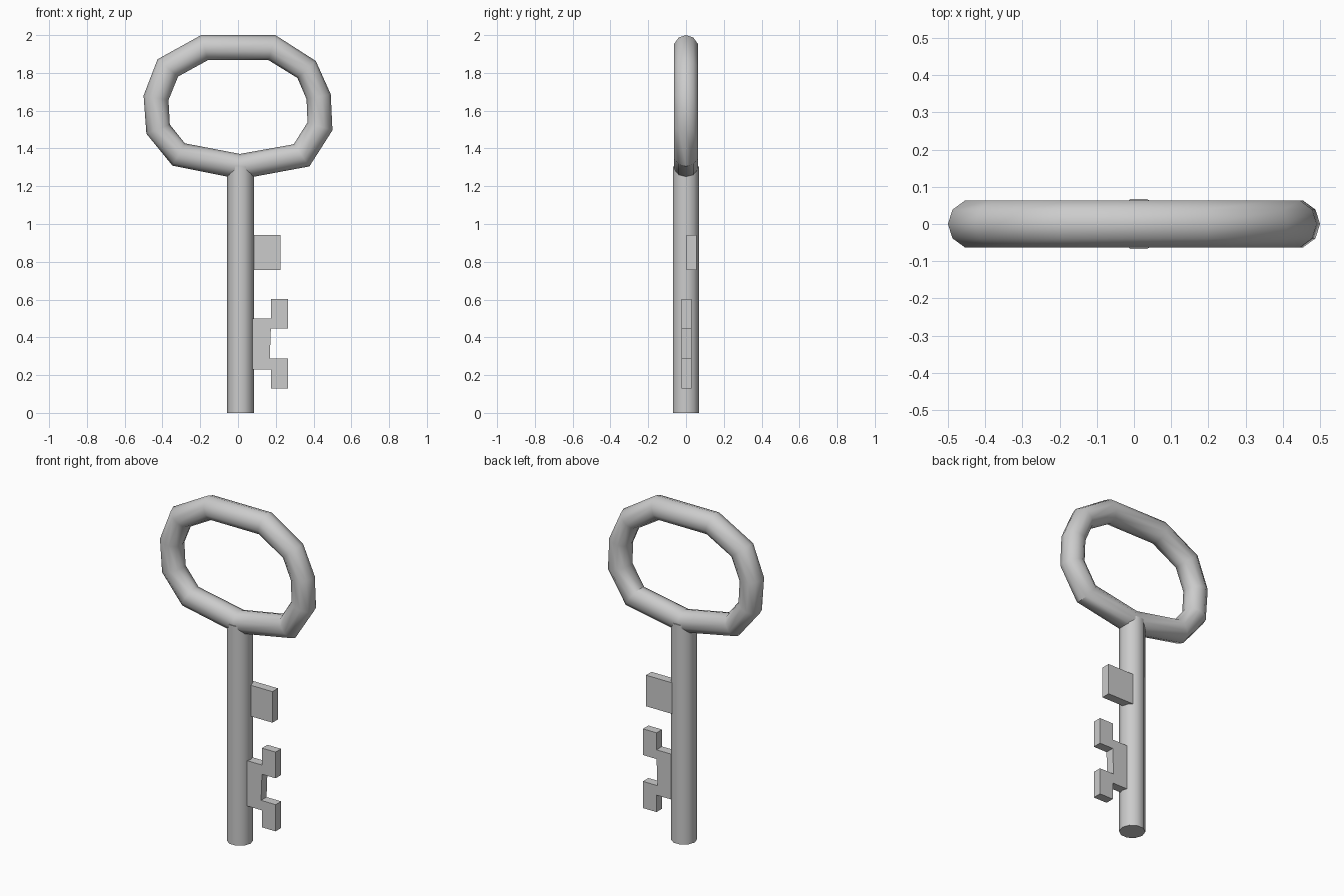
import bpy, bmesh, math

if "Cube" in bpy.data.objects:
    bpy.data.objects.remove(bpy.data.objects["Cube"])

SIDES = 10


def finish(name, bm, smooth=False):
    bmesh.ops.recalc_face_normals(bm, faces=bm.faces[:])
    mesh = bpy.data.meshes.new(name)
    bm.to_mesh(mesh)
    bm.free()
    ob = bpy.data.objects.new(name, mesh)
    bpy.context.collection.objects.link(ob)
    if smooth:
        bpy.ops.object.select_all(action='DESELECT')
        ob.select_set(True)
        bpy.context.view_layer.objects.active = ob
        bpy.ops.object.shade_smooth_by_angle(angle=math.radians(40))
    return ob


def plate(name, outline, y0, y1):
    """Extrude an x/z outline from y0 to y1."""
    bm = bmesh.new()
    front = [bm.verts.new((x, y0, z)) for x, z in outline]
    back = [bm.verts.new((x, y1, z)) for x, z in outline]
    bm.faces.new(front)
    bm.faces.new(back)
    n = len(outline)
    for i in range(n):
        j = (i + 1) % n
        bm.faces.new((front[i], front[j], back[j], back[i]))
    return finish(name, bm)


# Bow: ten-sided tube around an eleven-cornered loop (outer x,z and inner x,z)
corners = [
    (-0.195, 2.0, -0.16, 1.867), (0.198, 2.0, 0.162, 1.867),
    (0.412, 1.863, 0.315, 1.773), (0.491, 1.687, 0.363, 1.66),
    (0.5, 1.496, 0.368, 1.538), (0.378, 1.305, 0.295, 1.422),
    (0.012, 1.237, 0.01, 1.371), (-0.347, 1.309, -0.281, 1.427),
    (-0.485, 1.478, -0.361, 1.527), (-0.5, 1.68, -0.368, 1.656),
    (-0.426, 1.872, -0.317, 1.781),
]
bm = bmesh.new()
rings = []
for ox, oz, ix, iz in corners:
    ring = []
    for k in range(SIDES):
        a = math.tau * k / SIDES
        t = (1 + math.cos(a)) / 2
        ring.append(bm.verts.new((ix + (ox - ix) * t, 0.066 * math.sin(a), iz + (oz - iz) * t)))
    rings.append(ring)
for i, r in enumerate(rings):
    s = rings[(i + 1) % len(rings)]
    for k in range(SIDES):
        m = (k + 1) % SIDES
        bm.faces.new((r[k], r[m], s[m], s[k]))
finish("bow", bm, smooth=True)

# Shaft: ten-sided rod whose top is buried in the bow
bm = bmesh.new()
loops = [[bm.verts.new((0.013 + 0.071 * math.cos(math.tau * k / SIDES),
                        0.071 * math.sin(math.tau * k / SIDES), z))
          for k in range(SIDES)] for z in (0.0, 1.305)]
for loop in loops:
    bm.faces.new(loop)
for k in range(SIDES):
    m = (k + 1) % SIDES
    bm.faces.new((loops[0][k], loops[0][m], loops[1][m], loops[1][k]))
finish("shaft", bm, smooth=True)

# Upper tooth, set toward the back
plate("upper_tooth", [(0.045, 0.757), (0.225, 0.757), (0.225, 0.942), (0.045, 0.942)], 0.003, 0.055)

# Lower bit: web with two prongs
plate("lower_bit", [
    (0.06, 0.231), (0.174, 0.231), (0.174, 0.13), (0.264, 0.13), (0.264, 0.289),
    (0.168, 0.289), (0.174, 0.446), (0.264, 0.446), (0.264, 0.602), (0.174, 0.602),
    (0.174, 0.501), (0.06, 0.501)], -0.023, 0.029)
